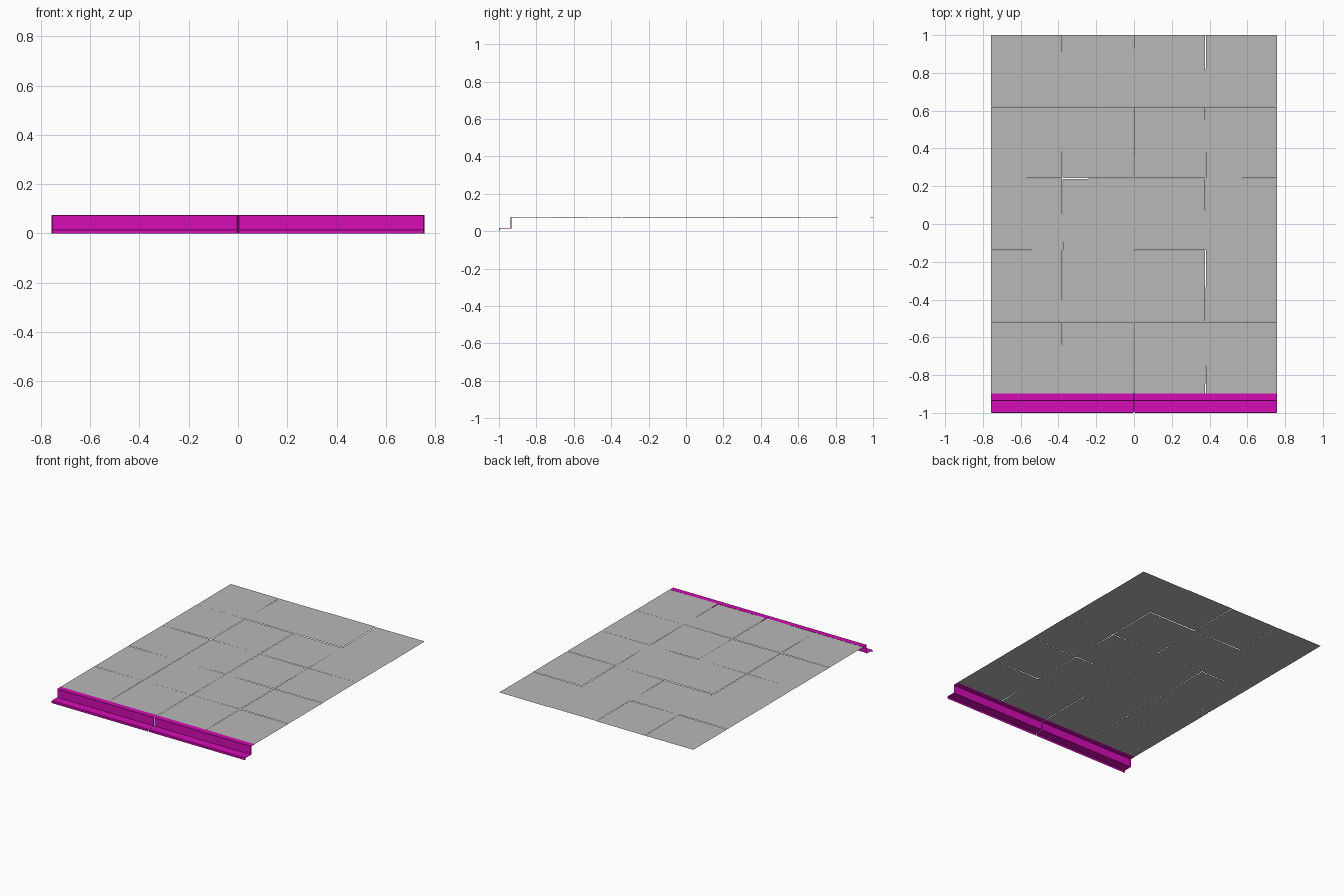
import bpy
import random

random.seed(4)
cube = bpy.data.objects.get("Cube")
if cube:
    bpy.data.objects.remove(cube, do_unlink=True)


def make_material(name, colour):
    mat = bpy.data.materials.new(name)
    mat.use_nodes = True
    mat.diffuse_color = colour
    mat.node_tree.nodes["Principled BSDF"].inputs["Base Color"].default_value = colour
    return mat


def make_object(name, verts, faces, mat):
    mesh = bpy.data.meshes.new(name)
    mesh.from_pydata(verts, [], faces)
    mesh.materials.append(mat)
    mesh.update()
    obj = bpy.data.objects.new(name, mesh)
    bpy.context.collection.objects.link(obj)
    return obj


grey = make_material("paving_grey", (0.48, 0.48, 0.48, 1))
magenta = make_material("kerb_magenta", (0.66, 0.004, 0.46, 1))

HALF = 0.757
FRONT, BACK = -0.897, 1.0
TOP = 0.075
COLUMNS, ROWS = 4, 5
width = 2 * HALF / COLUMNS
depth = (BACK - FRONT) / ROWS

# Paving slabs: thin sheets, each settled slightly unevenly
for row in range(ROWS):
    for col in range(COLUMNS):
        x0, y0 = -HALF + col * width, FRONT + row * depth
        corners = []
        for cx, cy in ((0, 0), (1, 0), (1, 1), (0, 1)):
            dx = random.uniform(0, 0.002) * (1 - 2 * cx)
            dy = random.uniform(0, 0.002) * (1 - 2 * cy)
            if col + cx in (0, COLUMNS):
                dx = 0
            if row + cy in (0, ROWS):
                dy = 0
            corners.append((x0 + cx * width + dx, y0 + cy * depth + dy,
                            TOP + random.uniform(-0.002, 0.001)))
        make_object(f"paving_slab_{row + 1}_{col + 1}", corners, [(0, 1, 2, 3)], grey)

# Kerb profile (y, z): low lip, gutter step, riser and top edge
profile = [(-1.0, 0.0), (-1.0, 0.014), (-0.998, 0.016), (-0.937, 0.016),
           (-0.937, 0.073), (-0.935, TOP), (FRONT, TOP)]


# Two kerb stones with slightly rounded ends meeting at a narrow seam
def kerb_stone(name, x0, x1):
    edge = 0.004
    sections = [(x0, edge), (x0 + edge, 0), (x1 - edge, 0), (x1, edge)]
    verts = []
    for x, inset in sections:
        verts += [(x, y + inset, max(0, z - inset / 2)) for y, z in profile]
    n = len(profile)
    faces = [(s * n + i, (s + 1) * n + i, (s + 1) * n + i + 1, s * n + i + 1)
             for s in range(len(sections) - 1) for i in range(n - 1)]
    return make_object(name, verts, faces, magenta)


kerb_stone("kerb_right", -HALF, -0.001)
kerb_stone("kerb_left", 0.001, HALF)
